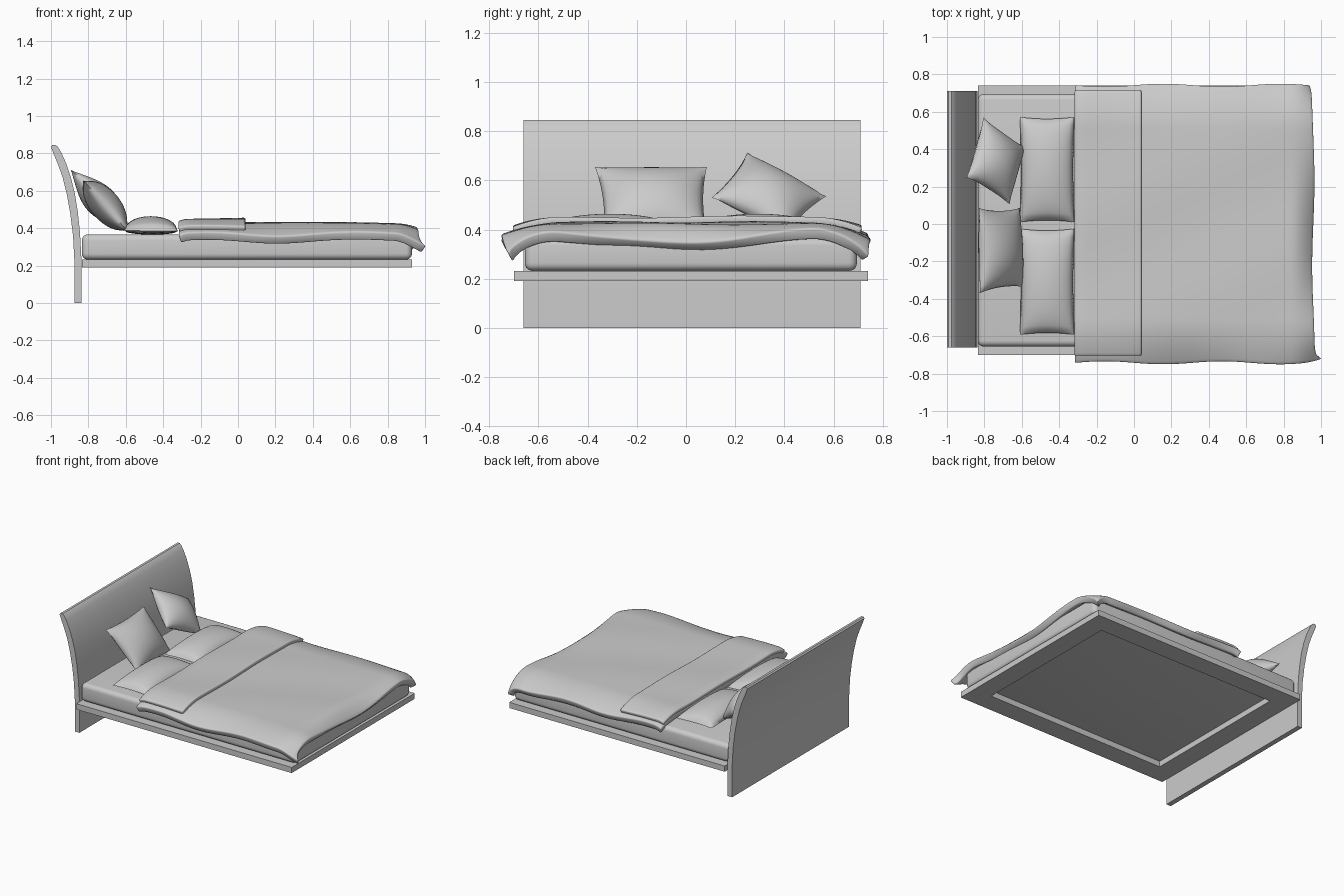
import bpy, bmesh, math
from mathutils import Vector

if "Cube" in bpy.data.objects:
    bpy.data.objects.remove(bpy.data.objects["Cube"])

CY = 0.02  # the bed frame sits slightly toward +y


def finish(name, bm, angle=35):
    bmesh.ops.remove_doubles(bm, verts=bm.verts, dist=0.0002)
    bmesh.ops.recalc_face_normals(bm, faces=bm.faces)
    me = bpy.data.meshes.new(name)
    bm.to_mesh(me)
    bm.free()
    ob = bpy.data.objects.new(name, me)
    bpy.context.collection.objects.link(ob)
    bpy.ops.object.select_all(action='DESELECT')
    ob.select_set(True)
    bpy.context.view_layer.objects.active = ob
    bpy.ops.object.shade_smooth_by_angle(angle=math.radians(angle))
    return ob


def sheet(bm, nu, nv, func):
    """Grid of quads; func takes u, v in -1..1."""
    g = [[bm.verts.new(func(2 * i / nu - 1, 2 * j / nv - 1)) for j in range(nv + 1)]
         for i in range(nu + 1)]
    for i in range(nu):
        for j in range(nv):
            bm.faces.new((g[i][j], g[i + 1][j], g[i + 1][j + 1], g[i][j + 1]))
    return g


def box(bm, x0, x1, y0, y1, z0, z1):
    vs = bmesh.ops.create_cube(bm, size=1)["verts"]
    for v in vs:
        v.co = ((x0 + x1) / 2 + v.co.x * (x1 - x0),
                (y0 + y1) / 2 + v.co.y * (y1 - y0),
                (z0 + z1) / 2 + v.co.z * (z1 - z0))


# Headboard: curved side profile extruded across the bed
front = [(-.838, 0), (-.838, .25), (-.845, .38), (-.857, .49), (-.873, .59),
         (-.893, .67), (-.918, .745), (-.945, .805), (-.963, .835)]
back = [(-.975, .845), (-.992, .845), (-1.0, .835), (-.985, .795), (-.962, .74),
        (-.937, .67), (-.915, .58), (-.897, .48), (-.882, .36), (-.875, .23), (-.875, 0)]
bm = bmesh.new()
f = bm.faces.new([bm.verts.new((x, -.66, z)) for x, z in front + back])
ext = bmesh.ops.extrude_face_region(bm, geom=[f])["geom"]
bmesh.ops.translate(bm, vec=(0, 1.37, 0),
                    verts=[v for v in ext if isinstance(v, bmesh.types.BMVert)])
finish("headboard", bm)

# Bed frame: flat rectangular ring, open underneath
bm = bmesh.new()
rings = []
for inset, z in ((0, .19), (0, .232), (.145, .232), (.145, .19)):
    x0, x1, y0, y1 = -.835 + inset, .93 - inset, CY - .72 + inset, CY + .72 - inset
    rings.append([bm.verts.new((x, y, z)) for x, y in ((x0, y0), (x1, y0), (x1, y1), (x0, y1))])
for k in range(4):
    a, b = rings[k], rings[(k + 1) % 4]
    for i in range(4):
        bm.faces.new((a[i], a[(i + 1) % 4], b[(i + 1) % 4], b[i]))
finish("bed_frame", bm)

# Mattress: rounded box
bm = bmesh.new()
box(bm, -.835, .93, CY - .675, CY + .675, .232, .367)
bmesh.ops.bevel(bm, geom=bm.edges[:], offset=.032, segments=5, profile=.5, affect='EDGES')
finish("mattress", bm)


# Duvet surface: flat top that droops toward the sides, foot and corners
def cloth_height(x, y):
    def droop(e, reach):
        return max(0, 1 - e / reach) ** 2
    side = droop(.75 - abs(y), .24)
    foot = droop(.965 - x, .13)
    head = droop(x + .32, .06)
    z = .427 + .004 * math.sin(5 * x + 2 * y) + .003 * math.sin(9 * y - 4 * x)
    z -= side * (.058 + .008 * math.sin(8 * x + y))
    z -= foot * (.055 + .03 * math.cos(5.5 * (y + .07)) * (1 - side))
    return z - head * .012


def duvet_point(u, v):
    x, y = .322 + .64 * u, .745 * v
    # wavy hems
    x += .006 * math.sin(7 * y) * max(0, u) ** 4
    y += .008 * math.sin(10 * x) * v ** 5
    z = cloth_height(x, y)
    # pulled-out front foot corner, hanging back foot corner
    c = max(0, u) ** 24 * max(0, -v) ** 24
    d = max(0, u) ** 20 * max(0, v) ** 20
    return (x + .04 * c - .015 * d, y + .02 * c, z - .01 * c - .03 * d)


def fold_point(u, v):
    x, y = -.14 + .18 * u, .005 + .712 * v
    return (x, y, cloth_height(x, y) + .024)


def cloth(name, nu, nv, func, thick):
    bm = bmesh.new()
    sheet(bm, nu, nv, func)
    ob = finish(name, bm, 60)
    if ob.data.polygons[0].normal.z < 0:
        ob.data.flip_normals()
    m = ob.modifiers.new("thickness", 'SOLIDIFY')
    m.thickness, m.offset = thick, -1
    m = ob.modifiers.new("soft_edge", 'BEVEL')
    m.width, m.segments, m.angle_limit = .008, 2, math.radians(50)


cloth("duvet", 70, 80, duvet_point, .048)
cloth("duvet_fold", 20, 80, fold_point, .032)


# Pillow: four corners, bulging on both sides with pinched-in edges
def pillow(name, corners, up, down, pinch=.07, power=.6):
    a, b, c, d = map(Vector, corners)
    n = (c - a).cross(d - b).normalized()
    if n.x + n.z < 0:
        n = -n
    bm = bmesh.new()
    for h in (up, -down):
        def point(u, v, h=h):
            p, q = u * (1 - pinch * (1 - v * v)), v * (1 - pinch * (1 - u * u))
            s, t = (p + 1) / 2, (q + 1) / 2
            base = a.lerp(b, s).lerp(d.lerp(c, s), t)
            return base + n * h * ((1 - u * u) * (1 - v * v)) ** power
        sheet(bm, 28, 28, point)
    finish(name, bm, 80)


# Two pillows lying flat
for name, y0, y1 in (("back_pillow", .01, .572), ("front_pillow", -.592, -.025)):
    pillow(name, [(-.61, y0, .387), (-.32, y0, .385), (-.32, y1, .385), (-.61, y1, .387)],
           .078, .02, pinch=.035, power=.45)

# Two cushions leaning on the headboard
pillow("front_cushion", [(-.59, -.335, .385), (-.61, .085, .385),
                         (-.83, .085, .655), (-.825, -.37, .655)], .085, .075)
pillow("back_cushion", [(-.58, .41, .385), (-.805, .57, .535),
                        (-.895, .25, .712), (-.665, .105, .53)], .085, .075)
